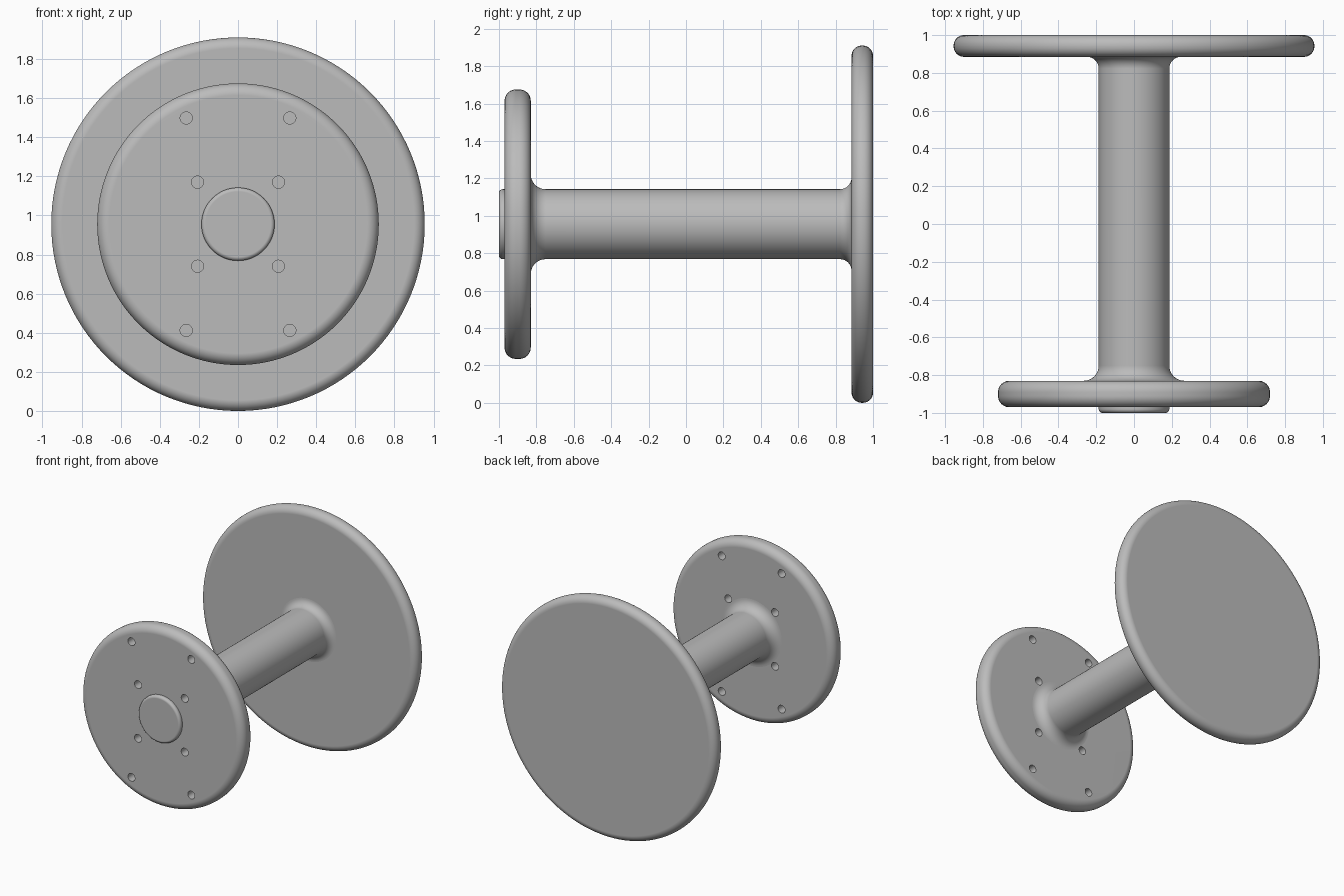
import bpy
import bmesh
from math import sin, cos, pi
from mathutils import Matrix, Vector

cube = bpy.data.objects.get("Cube")
if cube:
    bpy.data.objects.remove(cube, do_unlink=True)

AXIS_Z = 0.955      # height of the turning axis
SHAFT_R = 0.187

grey = bpy.data.materials.new("plain grey")
grey.use_nodes = True
colour = (0.5, 0.5, 0.5, 1)
grey.diffuse_color = colour
grey.node_tree.nodes["Principled BSDF"].inputs["Base Color"].default_value = colour


def arc(r, y, radius, start, end, steps=10):
    """Profile points (radius, y) on an arc around (r, y), angles in quarter turns."""
    angles = [(start + (end - start) * i / steps) * pi / 2 for i in range(steps + 1)]
    return [(r + radius * cos(a), y + radius * sin(a)) for a in angles]


def lathe(name, profile, segments=128):
    """Turn a profile around the y axis and close both ends with flat caps."""
    bm = bmesh.new()
    rings = []
    for r, y in profile:
        rings.append([bm.verts.new((r * cos(2 * pi * i / segments), y,
                                    r * sin(2 * pi * i / segments) + AXIS_Z))
                      for i in range(segments)])
    for a, b in zip(rings, rings[1:]):
        for i in range(segments):
            j = (i + 1) % segments
            bm.faces.new((a[i], a[j], b[j], b[i]))
    bm.faces.new(rings[0])
    bm.faces.new(rings[-1])
    bmesh.ops.recalc_face_normals(bm, faces=bm.faces)
    mesh = bpy.data.meshes.new(name)
    bm.to_mesh(mesh)
    bm.free()
    mesh.materials.append(grey)
    obj = bpy.data.objects.new(name, mesh)
    bpy.context.collection.objects.link(obj)
    return obj


def finish(obj):
    """Smooth the rounded surfaces and keep the flat ones flat."""
    bpy.ops.object.select_all(action='DESELECT')
    obj.select_set(True)
    bpy.context.view_layer.objects.active = obj
    bpy.ops.object.shade_smooth_by_angle(angle=pi / 6)
    obj.modifiers.new("flat_caps", 'WEIGHTED_NORMAL').keep_sharp = True


def disc_profile(radius, front, back, rounding):
    """Disc with both rim edges rounded."""
    r = radius - rounding
    return (arc(r, front + rounding, rounding, -1, 0)
            + arc(r, back - rounding, rounding, 0, 1))


# Flanges
front_flange = lathe("front_flange", disc_profile(0.72, -0.97, -0.83, 0.06))
rear_flange = lathe("rear_flange", disc_profile(0.955, 0.885, 1.0, 0.055))

# Shaft, flaring into both flanges
front_fillet, rear_fillet = 0.08, 0.062
shaft = lathe("shaft",
              [(SHAFT_R + front_fillet, -0.84)]
              + arc(SHAFT_R + front_fillet, -0.83 + front_fillet, front_fillet, 3, 2)
              + arc(SHAFT_R + rear_fillet, 0.885 - rear_fillet, rear_fillet, 2, 1)
              + [(SHAFT_R + rear_fillet, 0.895)])

# Shaft end standing out from the front flange
hub_cap = lathe("hub_cap",
                arc(SHAFT_R - 0.02, -0.98, 0.02, -1, 0, 6) + [(SHAFT_R, -0.96)])

# Bolt holes through the front flange
bm = bmesh.new()
for x, z in ((0.265, 0.543), (0.207, 0.215)):
    for sx in (-1, 1):
        for sz in (-1, 1):
            place = (Matrix.Translation(Vector((sx * x, -0.9, AXIS_Z + sz * z)))
                     @ Matrix.Rotation(pi / 2, 4, 'X'))
            bmesh.ops.create_cone(bm, cap_ends=True, segments=32, radius1=0.031,
                                  radius2=0.031, depth=0.4, matrix=place)
mesh = bpy.data.meshes.new("bolt_hole_cutter")
bm.to_mesh(mesh)
bm.free()
mesh.materials.append(grey)
cutter = bpy.data.objects.new("bolt_hole_cutter", mesh)
bpy.context.collection.objects.link(cutter)
cutter.hide_render = True
cutter.hide_viewport = True

holes = front_flange.modifiers.new("bolt_holes", 'BOOLEAN')
holes.operation = 'DIFFERENCE'
holes.solver = 'EXACT'
holes.object = cutter

# Bake the holes before the shading is set
bpy.context.view_layer.update()
depsgraph = bpy.context.evaluated_depsgraph_get()
drilled = bpy.data.meshes.new_from_object(front_flange.evaluated_get(depsgraph))
front_flange.modifiers.clear()
front_flange.data = drilled
bpy.data.objects.remove(cutter, do_unlink=True)

for part in (front_flange, rear_flange, shaft, hub_cap):
    finish(part)
